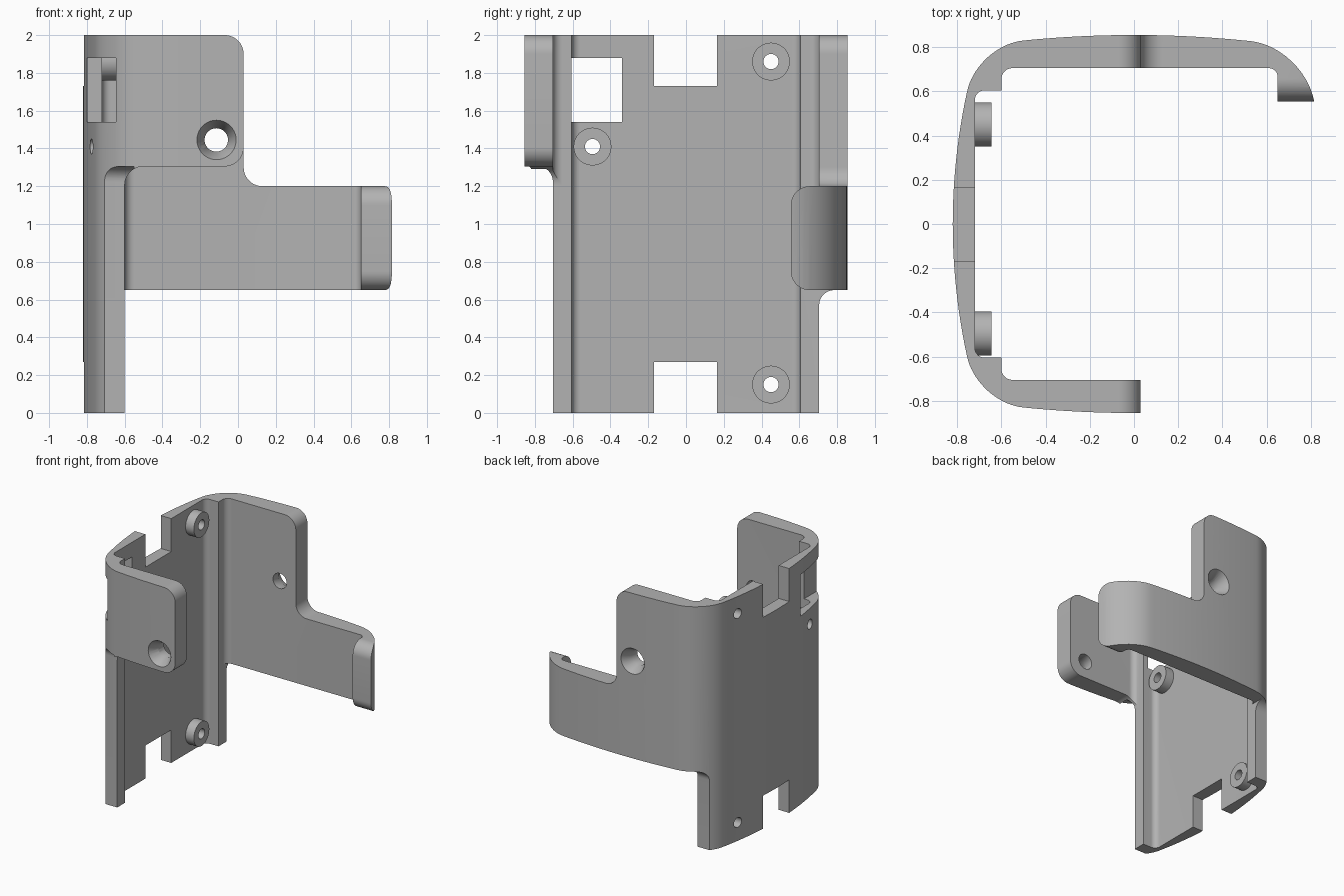
import bpy, bmesh, math
from mathutils import Vector

cube = bpy.data.objects.get("Cube")
if cube:
    bpy.data.objects.remove(cube, do_unlink=True)

grey = bpy.data.materials.new("plain_grey")
grey.use_nodes = True
colour = (0.45, 0.45, 0.45, 1)
grey.diffuse_color = colour
grey.node_tree.nodes["Principled BSDF"].inputs["Base Color"].default_value = colour


def arc(start, corner, end, n=12):
    """Rounded corner from start to end, tangent to both sides."""
    s, c, e = Vector(start), Vector(corner), Vector(end)
    m = s + e - c
    turn = [math.pi / 2 * i / n for i in range(n + 1)]
    return [tuple(m + (s - m) * math.cos(t) + (e - m) * math.sin(t)) for t in turn]


def rounded(points):
    """Fillet every point that carries a radius as third value."""
    out = []
    for i, p in enumerate(points):
        c = Vector(p[:2])
        if len(p) == 3:
            before = Vector(points[i - 1][:2])
            after = Vector(points[(i + 1) % len(points)][:2])
            new = arc(c + (before - c).normalized() * p[2], c,
                      c + (after - c).normalized() * p[2])
        else:
            new = [tuple(c)]
        for q in new:
            if not out or (Vector(q) - Vector(out[-1])).length > 1e-4:
                out.append(q)
    return out


def make_object(name, bm):
    bmesh.ops.recalc_face_normals(bm, faces=bm.faces[:])
    mesh = bpy.data.meshes.new(name)
    bm.to_mesh(mesh)
    bm.free()
    mesh.materials.append(grey)
    obj = bpy.data.objects.new(name, mesh)
    bpy.context.collection.objects.link(obj)
    return obj


def prism(name, points, axis, lo, hi):
    """Extrude a closed profile along x, y or z."""
    place = {"x": lambda a, b: (lo, a, b),
             "y": lambda a, b: (a, lo, b),
             "z": lambda a, b: (a, b, lo)}[axis]
    along = Vector([(hi - lo) * (axis == k) for k in "xyz"])
    bm = bmesh.new()
    face = bm.faces.new([bm.verts.new(place(*p)) for p in rounded(points)])
    ext = bmesh.ops.extrude_face_region(bm, geom=[face])
    bmesh.ops.translate(bm, vec=along,
                        verts=[v for v in ext["geom"] if isinstance(v, bmesh.types.BMVert)])
    return make_object(name, bm)


def box(name, x, y, z):
    return prism(name, [(x[0], y[0]), (x[1], y[0]), (x[1], y[1]), (x[0], y[1])], "z", *z)


def rod(name, axis, start, end, r1, r2):
    """Cylinder or cone between two points on an axis."""
    a, b = Vector(start), Vector(end)
    bm = bmesh.new()
    bmesh.ops.create_cone(bm, cap_ends=True, segments=40, radius1=r1, radius2=r2,
                          depth=(b - a).length)
    turn = (b - a).to_track_quat("Z", "Y")
    bmesh.ops.rotate(bm, matrix=turn.to_matrix(), verts=bm.verts)
    bmesh.ops.translate(bm, vec=(a + b) / 2, verts=bm.verts)
    return make_object(name, bm)


# Bracket cross-section: hook, back wall, side plate, front wall
side = lambda y: (-0.82 + 0.18 * y * y, y)
wall = lambda x: 0.855 - 0.1 * x * x
outline = arc((0.815, 0.555), (0.77, 0.8), (0.53, 0.827))
outline += [(i / 20, wall(i / 20)) for i in range(10, -10, -1)]
corner = arc((-0.5, 0.83), (-0.71, 0.81), (-0.755, 0.6), 18)
outline += corner
outline += [side(i / 20) for i in range(11, -12, -1)]
outline += [(x, -y) for x, y in reversed(corner)]
outline += [(i / 20, -wall(i / 20)) for i in range(-9, 1)]
outline += [(0.03, -0.855), (0.03, -0.705), (-0.6, -0.705, 0.05), (-0.6, -0.605),
            (-0.72, -0.605, 0.045), (-0.72, 0.605, 0.045), (-0.6, 0.605),
            (-0.6, 0.705, 0.05), (0.65, 0.705, 0.04), (0.65, 0.555)]
bracket = prism("bracket", outline, "z", 0, 2)

steps = []
cut = lambda obj: steps.append((obj, "DIFFERENCE"))

# Screw bosses on the inside of the side plate
bosses = [(0.45, 1.86), (0.45, 0.15), (-0.495, 1.41)]
for y, z in bosses:
    steps.append((rod("screw_boss", "x", (-0.755, y, z), (-0.645, y, z), 0.1, 0.1), "UNION"))

# Back wall: tall tab, arm and rounded hook
cut(prism("back_tab_cutter", [(1, 1.2), (0.03, 1.2, 0.1), (0.03, 2, 0.1), (-0.07, 2),
                              (-0.07, 2.1), (1, 2.1)], "y", 0.5, 1))
cut(box("back_lower_cutter", (-0.6, 1), (0.5, 1), (-0.1, 0.65)))
cut(prism("back_post_cutter", [(0.705, -0.1), (0.705, 0.65, 0.08), (1, 0.65), (1, -0.1)],
          "x", -1, -0.55))
for edge, d in ((1.2, 1), (0.65, -1)):
    cut(prism("hook_corner_cutter", [(0.5, edge + d * 0.1), (0.5, edge - d * 0.1),
                                     (0.555, edge - d * 0.1), (0.555, edge, 0.1),
                                     (0.655, edge), (0.655, edge + d * 0.1)], "x", 0.4, 1))

# Front wall: short rounded tab above a slim post
cut(prism("front_lower_cutter", [(-0.6, -0.1), (-0.6, 1.305, 0.1), (0.03, 1.305, 0.1),
                                 (0.03, 1.405), (0.2, 1.405), (0.2, -0.1)], "y", -1, -0.5))
cut(prism("front_top_cutter", [(0.03, 1.9), (0.03, 2, 0.1), (-0.07, 2), (-0.07, 2.1),
                               (0.2, 2.1), (0.2, 1.9)], "y", -1, -0.5))
cut(prism("front_post_cutter", [(-0.705, -0.1), (-0.705, 1.305, 0.08), (-1, 1.305),
                                (-1, -0.1)], "x", -1, -0.55))

# Notches and corner window in the side plate
cut(box("top_notch", (-1, -0.65), (-0.17, 0.165), (1.73, 2.1)))
cut(box("bottom_notch", (-1, -0.65), (-0.17, 0.165), (-0.1, 0.27)))
cut(box("corner_window", (-1, -0.645), (-1, -0.34), (1.54, 1.88)))

# Screw holes, countersunk on both walls
for y, z in bosses:
    cut(rod("boss_hole", "x", (-1, y, z), (-0.5, y, z), 0.04, 0.04))
for s in (-1, 1):
    cut(rod("wall_hole", "y", (-0.115, s, 1.445), (-0.115, s * 0.6, 1.445), 0.062, 0.062))
    cut(rod("countersink", "y", (-0.115, s * 0.875, 1.445), (-0.115, s * 0.775, 1.445),
            0.116, 0.062))

# Apply everything and drop the cutters
for tool, operation in steps:
    tool.hide_render = True
    mod = bracket.modifiers.new(tool.name, "BOOLEAN")
    mod.operation, mod.solver, mod.object = operation, "EXACT", tool
bpy.context.view_layer.update()
graph = bpy.context.evaluated_depsgraph_get()
solid = bpy.data.meshes.new_from_object(bracket.evaluated_get(graph))
bracket.modifiers.clear()
bracket.data = solid
solid.materials.clear()
solid.materials.append(grey)
for poly in solid.polygons:
    poly.material_index = 0
for tool, _ in steps:
    bpy.data.objects.remove(tool, do_unlink=True)

for obj in bpy.context.selected_objects:
    obj.select_set(False)
bracket.select_set(True)
bpy.context.view_layer.objects.active = bracket
bpy.ops.object.shade_smooth_by_angle(angle=math.radians(30))
